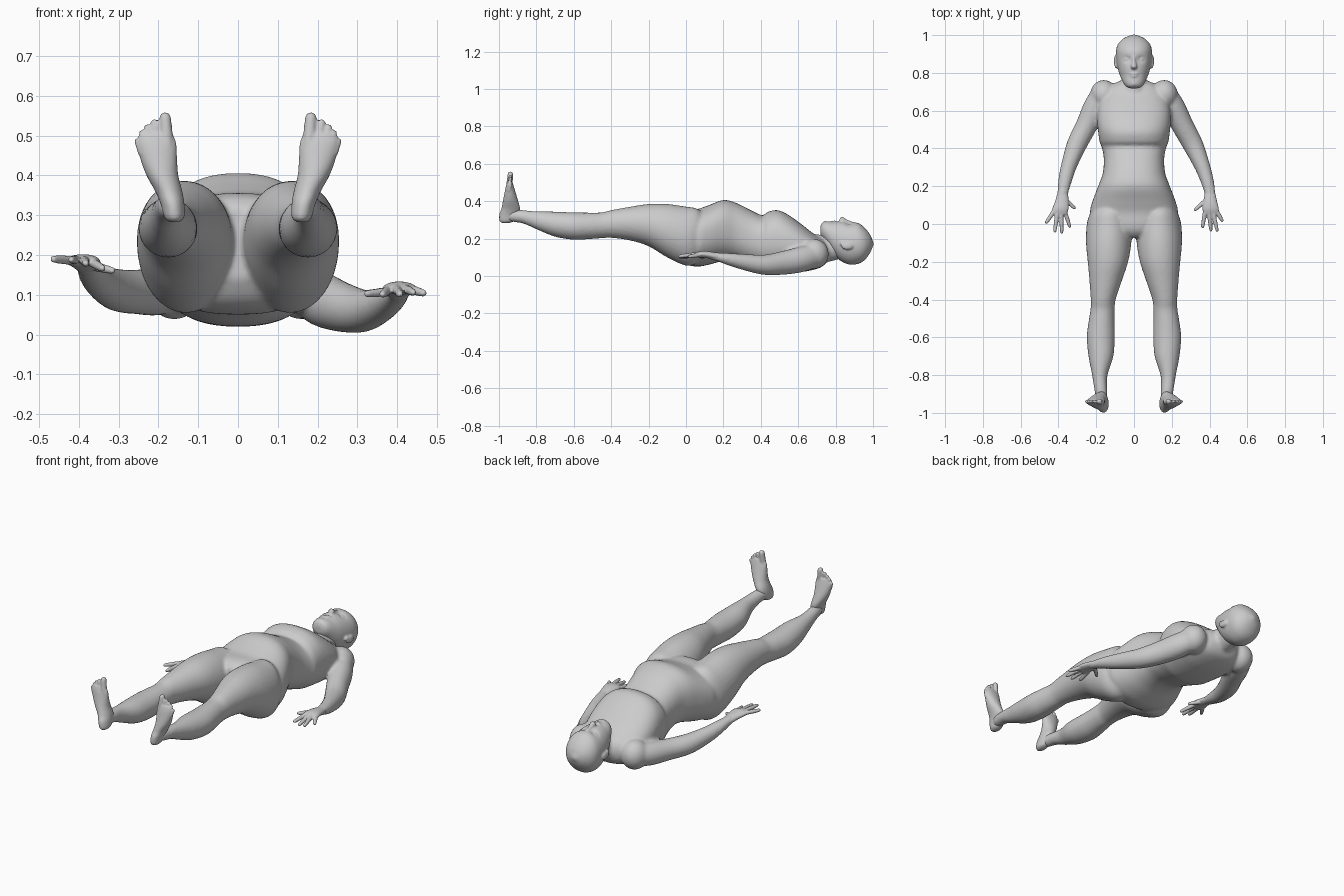
import bpy, bmesh, math
from mathutils import Vector

if "Cube" in bpy.data.objects:
    bpy.data.objects.remove(bpy.data.objects["Cube"], do_unlink=True)

skin = bpy.data.materials.new("plain_grey")
skin.use_nodes = True
skin.diffuse_color = (0.6, 0.6, 0.6, 1)
skin.node_tree.nodes["Principled BSDF"].inputs["Base Color"].default_value = (0.6, 0.6, 0.6, 1)

X, Y, Z = Vector((1, 0, 0)), Vector((0, 1, 0)), Vector((0, 0, 1))


def spline(pts, steps=5):
    """Catmull-Rom curve through stations of any dimension."""
    out = []
    for i in range(len(pts) - 1):
        a, b, c, d = (pts[max(0, min(len(pts) - 1, i + k))] for k in (-1, 0, 1, 2))
        for s in range(steps):
            t = s / steps
            out.append([0.5 * (2 * q + (r - p) * t + (2 * p - 5 * q + 4 * r - u) * t * t
                        + (3 * q - p - 3 * r + u) * t ** 3) for p, q, r, u in zip(a, b, c, d)])
    return out + [list(pts[-1])]


def loft(bm, stations, axis=None, up=Z, power=2.0, n=32):
    """Skin oval rings (x, y, z, side radius, up radius) along a path."""
    st = spline(stations)
    rings = []
    for i, (x, y, z, rs, ru) in enumerate(st):
        c = Vector((x, y, z))
        t = axis or (Vector(st[min(i + 1, len(st) - 1)][:3]) - Vector(st[max(i - 1, 0)][:3])).normalized()
        side = t.cross(up).normalized()
        top = side.cross(t)
        ring = []
        for k in range(n):
            a = 2 * math.pi * k / n
            ca, sa = math.cos(a), math.sin(a)
            u = math.copysign(abs(ca) ** (2 / power), ca) * max(rs, 0.001)
            v = math.copysign(abs(sa) ** (2 / power), sa) * max(ru, 0.001)
            ring.append(bm.verts.new(c + side * u + top * v))
        rings.append(ring)
    for r0, r1 in zip(rings, rings[1:]):
        for k in range(n):
            bm.faces.new((r0[k], r0[(k + 1) % n], r1[(k + 1) % n], r1[k]))
    bm.faces.new(rings[0][::-1])
    bm.faces.new(rings[-1])


def ball(bm, centre, radii):
    """Ellipsoid."""
    vs = bmesh.ops.create_uvsphere(bm, u_segments=24, v_segments=16, radius=1)["verts"]
    for v in vs:
        v.co = Vector([c + p * r for c, p, r in zip(centre, v.co, radii)])


def digit(bm, a, b, r0, r1, up=Z):
    """Finger or toe with a rounded tip."""
    a, b = Vector(a), Vector(b)
    prof = [(0, r0), (0.45, r0 * 0.95), (0.85, r1), (0.96, r1 * 0.7), (1, r1 * 0.2)]
    loft(bm, [(*a.lerp(b, t), r, r) for t, r in prof], up=up, n=12)


def finish(name, bm, voxel, smooth):
    """Fuse the overlapping volumes into one smooth skin."""
    bmesh.ops.recalc_face_normals(bm, faces=bm.faces)
    me = bpy.data.meshes.new(name)
    bm.to_mesh(me)
    bm.free()
    me.materials.append(skin)
    for p in me.polygons:
        p.use_smooth = True
    ob = bpy.data.objects.new(name, me)
    bpy.context.collection.objects.link(ob)
    rm = ob.modifiers.new("fuse", 'REMESH')
    rm.mode = 'VOXEL'
    rm.voxel_size = voxel
    rm.use_smooth_shade = True
    sm = ob.modifiers.new("soften", 'SMOOTH')
    sm.factor = 0.5
    sm.iterations = smooth
    return ob


# Torso: y, top, bottom, half width
body = bmesh.new()
torso = [(-.07, .32, .14, .07), (-.04, .345, .09, .14), (0, .355, .062, .20), (.06, .358, .05, .232),
         (.12, .378, .06, .22), (.2, .406, .08, .19), (.27, .39, .08, .165), (.35, .35, .055, .16),
         (.41, .324, .035, .172), (.435, .342, .028, .182), (.49, .352, .022, .19), (.55, .325, .02, .195),
         (.62, .275, .022, .19), (.69, .22, .035, .165), (.735, .195, .055, .12), (.76, .16, .09, .07)]
loft(body, [(0, y, (t + b) / 2, w, (t - b) / 2) for y, t, b, w in torso], axis=Y, power=2.35, n=48)
# Neck
loft(body, [(0, .6, .14, .09, .09), (0, .68, .14, .075, .085), (0, .74, .145, .062, .075),
            (0, .82, .16, .06, .07)], axis=Y)

# Legs: y, x, side radius, z, up radius
leg = [(.10, .125, .07, .22, .10), (.06, .13, .10, .215, .145), (0, .131, .119, .213, .158),
       (-.1, .134, .12, .242, .143), (-.2, .138, .107, .272, .113), (-.3, .15, .086, .28, .09),
       (-.4, .163, .066, .278, .074), (-.45, .166, .064, .271, .069), (-.52, .172, .069, .268, .071),
       (-.6, .176, .074, .267, .073), (-.7, .175, .066, .277, .067), (-.8, .181, .041, .298, .048),
       (-.87, .177, .034, .316, .036), (-.93, .17, .03, .322, .032), (-.96, .166, .02, .32, .022)]
for s in (-1, 1):
    loft(body, [(s * x, y, z, rx, rz) for y, x, rx, z, rz in leg], axis=Y)
    ball(body, (s * .16, .685, .118), (.072, .078, .08))

# Arms, the right one raised slightly higher
arms = {
    "left": [(.17, .70, .115, .05, .06), (.208, .62, .09, .062, .068), (.258, .52, .07, .058, .063),
             (.312, .42, .06, .054, .054), (.36, .31, .075, .042, .043), (.387, .23, .09, .035, .033),
             (.402, .165, .103, .029, .023), (.406, .12, .11, .03, .018)],
    "right": [(-.17, .70, .12, .05, .06), (-.206, .62, .11, .062, .062), (-.252, .52, .107, .057, .056),
              (-.303, .42, .112, .053, .053), (-.344, .31, .132, .042, .043), (-.365, .23, .152, .036, .033),
              (-.377, .165, .168, .029, .023), (-.383, .12, .176, .03, .018)]}
for path in arms.values():
    loft(body, path)
finish("body", body, .009, 5)

# Head: y, top, bottom, half width
head = bmesh.new()
skull = [(.718, .262, .225, .02), (.728, .285, .205, .042), (.75, .292, .175, .058), (.785, .29, .12, .074),
         (.82, .292, .085, .085), (.87, .289, .062, .094), (.92, .283, .065, .095), (.955, .258, .085, .083),
         (.982, .225, .12, .056), (.996, .195, .15, .026), (1.003, .176, .168, .004)]
loft(head, [(0, y, (t + b) / 2, w, (t - b) / 2) for y, t, b, w in skull], axis=Y, power=2.1, n=64)
# Eye sockets pressed into the face
for v in head.verts:
    if v.co.z > .2:
        for s in (-1, 1):
            d = (v.co.x - s * .036) ** 2 / .02 ** 2 + (v.co.y - .872) ** 2 / .016 ** 2
            v.co.z -= .012 * math.exp(-d)
# Nose, lips, chin, eyelids, ears
loft(head, [(0, .895, .28, .007, .008), (0, .86, .288, .010, .014), (0, .836, .299, .016, .018),
            (0, .825, .297, .015, .014), (0, .818, .29, .008, .006)], axis=Y, n=20)
ball(head, (0, .795, .287), (.024, .006, .010))
ball(head, (0, .782, .286), (.021, .006, .010))
ball(head, (0, .745, .276), (.026, .018, .018))
for s in (-1, 1):
    ball(head, (s * .036, .872, .266), (.017, .011, .010))
    ball(head, (s * .097, .862, .16), (.010, .032, .020))
    ball(head, (s * .093, .84, .172), (.010, .016, .012))
finish("head", head, .005, 3)

# Hands: wrist to knuckles, then (knuckle, tip) of each finger and the thumb
hands = {
    "left": ([(.402, .17, .103, .027, .02), (.404, .12, .113, .036, .019), (.406, .08, .116, .043, .017),
              (.408, .05, .113, .04, .012)],
             [((.376, .065, .112), (.362, -.022, .10)), ((.398, .055, .115), (.408, -.04, .10)),
              ((.42, .055, .116), (.442, -.042, .105)), ((.437, .07, .113), (.47, .012, .103)),
              ((.385, .13, .108), (.318, .07, .102))]),
    "right": ([(-.377, .17, .168, .027, .02), (-.382, .12, .178, .036, .019), (-.39, .08, .185, .043, .017),
               (-.395, .05, .185, .04, .012)],
              [((-.364, .06, .18), (-.338, -.02, .165)), ((-.386, .052, .187), (-.382, -.052, .178)),
               ((-.408, .052, .188), (-.42, -.046, .188)), ((-.426, .065, .187), (-.468, .002, .19)),
               ((-.365, .13, .172), (-.31, .08, .16))])}
for side, (palm, fingers) in hands.items():
    bm = bmesh.new()
    loft(bm, palm, axis=-Y)
    for a, b in fingers:
        digit(bm, a, b, .0115, .009)
    finish(side + "_hand", bm, .004, 2)

# Feet: heel at the bottom, toes pointing up
foot = [(.16, -.965, .283, .012, .018), (.16, -.957, .295, .025, .04), (.165, -.946, .33, .03, .052),
        (.174, -.937, .36, .034, .05), (.19, -.938, .40, .04, .041), (.199, -.94, .44, .046, .031),
        (.204, -.942, .48, .049, .021), (.206, -.942, .505, .042, .013)]
toes = [((.178, .47), (.184, .558), .017), ((.201, .49), (.212, .541), .0105), ((.217, .48), (.23, .528), .010),
        ((.231, .47), (.243, .514), .0095), ((.242, .455), (.255, .493), .009)]
for s, side in ((1, "left"), (-1, "right")):
    bm = bmesh.new()
    loft(bm, [(s * x, *rest) for x, *rest in foot], axis=Z, up=Y)
    for (x0, z0), (x1, z1), r in toes:
        digit(bm, (s * x0, -.945, z0), (s * x1, -.938, z1), r, r * .85, up=Y)
    finish(side + "_foot", bm, .0045, 2)
